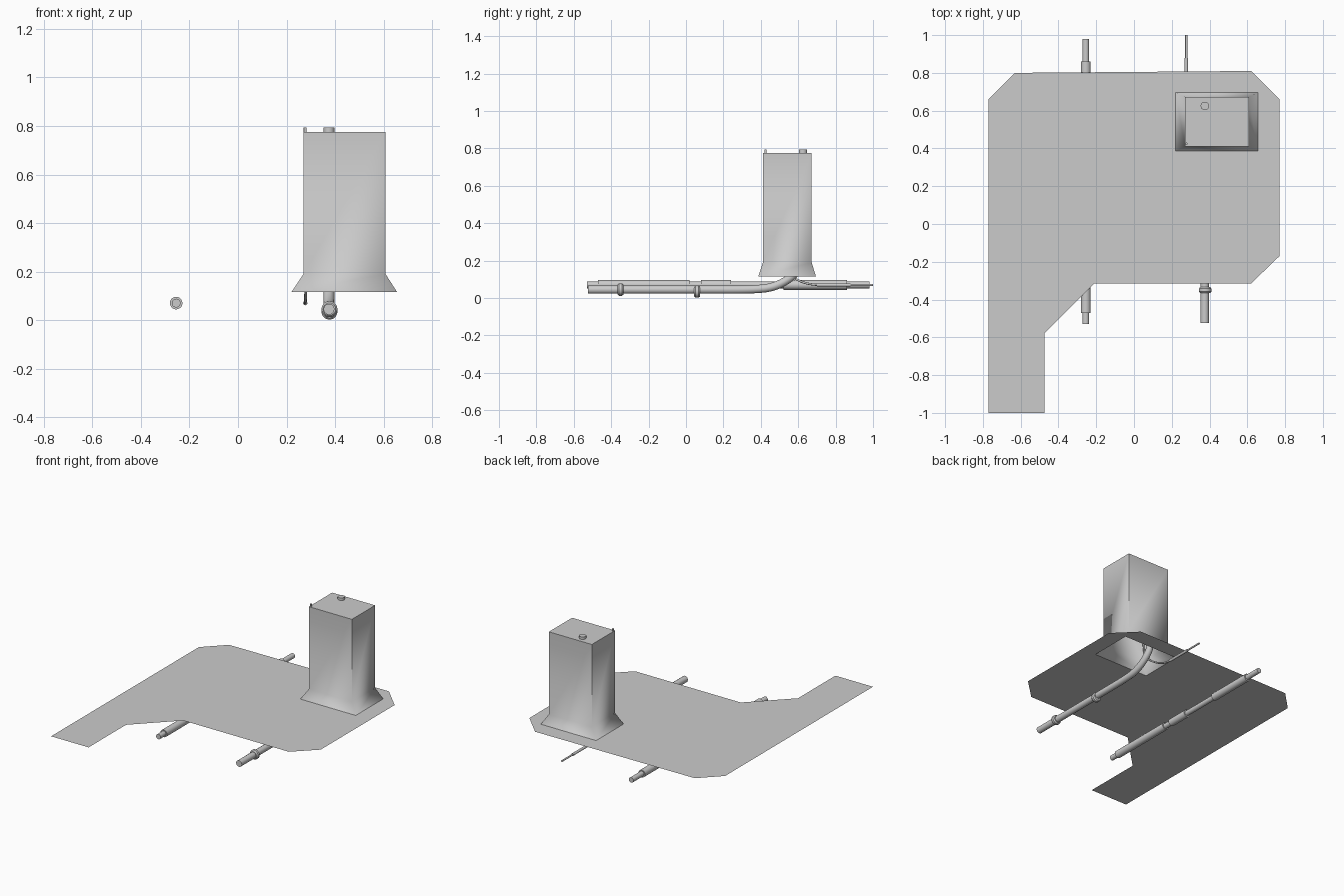
import bpy, bmesh, math
from mathutils import Vector

cube = bpy.data.objects.get("Cube")
if cube:
    bpy.data.objects.remove(cube, do_unlink=True)

GREY = (0.6, 0.6, 0.6, 1)
mat = bpy.data.materials.new("plain grey")
mat.use_nodes = True
mat.diffuse_color = GREY
mat.node_tree.nodes["Principled BSDF"].inputs["Base Color"].default_value = GREY

GROUND = 0.115
SIDES = 20


def finish(bm, name):
    mesh = bpy.data.meshes.new(name)
    bm.to_mesh(mesh)
    bm.free()
    mesh.materials.append(mat)
    obj = bpy.data.objects.new(name, mesh)
    bpy.context.collection.objects.link(obj)
    return obj


def select_only(obj):
    bpy.ops.object.select_all(action='DESELECT')
    obj.select_set(True)
    bpy.context.view_layer.objects.active = obj


def rectangle(x0, x1, y0, y1):
    return [(x0, y0), (x1, y0), (x1, y1), (x0, y1)]


def stepped_pipe(name, x, z, profile):
    """Turn a (y, radius) profile round a line along y."""
    bm = bmesh.new()
    rings = []
    for y, r in profile:
        angles = [2 * math.pi * i / SIDES for i in range(SIDES)]
        rings.append([bm.verts.new((x + r * math.cos(a), y, z + r * math.sin(a)))
                      for a in angles])
    for a, b in zip(rings, rings[1:]):
        for i in range(SIDES):
            j = (i + 1) % SIDES
            bm.faces.new((a[i], a[j], b[j], b[i]))
    bm.faces.new(rings[0])
    bm.faces.new(rings[-1])
    bmesh.ops.recalc_face_normals(bm, faces=bm.faces)
    obj = finish(bm, name)
    select_only(obj)
    bpy.ops.object.shade_smooth_by_angle(angle=math.radians(40))
    return obj


def bent_pipe(name, points, radius):
    """Sweep a round section along a smooth path."""
    curve = bpy.data.curves.new(name, 'CURVE')
    curve.dimensions = '3D'
    curve.bevel_depth = radius
    curve.bevel_resolution = 3
    curve.use_fill_caps = True
    spline = curve.splines.new('NURBS')
    spline.points.add(len(points) - 1)
    for p, co in zip(spline.points, points):
        p.co = (*co, 1)
    spline.order_u = 3
    spline.use_endpoint_u = True
    spline.resolution_u = 6
    curve.materials.append(mat)
    obj = bpy.data.objects.new(name, curve)
    bpy.context.collection.objects.link(obj)
    select_only(obj)
    bpy.ops.object.convert(target='MESH')
    bpy.ops.object.shade_smooth_by_angle(angle=math.radians(40))


# Ground sheet with an opening below the tower
base = rectangle(0.22, 0.656, 0.386, 0.695)
outline = [(-0.77, 0.66), (-0.63, 0.80), (0.62, 0.81), (0.77, 0.66),
           (0.77, -0.17), (0.62, -0.315), (-0.21, -0.315),
           (-0.475, -0.58), (-0.475, -1), (-0.77, -1)]
bm = bmesh.new()
for loop in (outline, base):
    vs = [bm.verts.new((x, y, GROUND)) for x, y in loop]
    for a, b in zip(vs, vs[1:] + vs[:1]):
        bm.edges.new((a, b))
bmesh.ops.triangle_fill(bm, edges=bm.edges[:], use_beauty=True, normal=Vector((0, 0, 1)))
bm.normal_update()
for f in bm.faces:
    if f.normal.z < 0:
        f.normal_flip()
finish(bm, "ground_sheet")

# Hollow tower with a flared skirt; walls blend softly into the skirt
shaft = rectangle(0.27, 0.608, 0.411, 0.672)
bm = bmesh.new()
rings = [[bm.verts.new((x, y, z)) for x, y in loop]
         for loop, z in ((base, GROUND), (shaft, 0.19), (shaft, 0.776))]
for a, b in zip(rings, rings[1:]):
    for i in range(4):
        j = (i + 1) % 4
        bm.faces.new((a[i], a[j], b[j], b[i]))
bm.faces.new(rings[2])
for f in bm.faces:
    f.smooth = True
for e in bm.edges:
    e.smooth = not any(v in rings[2] for v in e.verts)
finish(bm, "tower")

# Straight pipe with thicker sleeves
THIN, THICK = 0.018, 0.026
profile = [(-0.53, THIN)]
for start, end in ((-0.47, 0.02), (0.08, 0.24), (0.52, 0.86)):
    profile += [(start, THIN), (start, THICK), (end, THICK), (end, THIN)]
profile.append((0.98, THIN))
stepped_pipe("sleeved_pipe", -0.255, 0.07, profile)

# Main pipe, which bends up through the tower and ends in a stub on top
bent_pipe("main_pipe", [(0.375, -0.525, 0.045), (0.375, 0.1, 0.045),
                        (0.375, 0.37, 0.045), (0.375, 0.48, 0.06),
                        (0.375, 0.58, 0.12), (0.375, 0.625, 0.2),
                        (0.375, 0.625, 0.5), (0.375, 0.625, 0.794)], 0.023)
for name, y, z in (("front_collar", -0.35, 0.045), ("middle_collar", 0.06, 0.035)):
    stepped_pipe(name, 0.377, z, [(y - 0.016, 0.026), (y - 0.008, 0.033),
                                  (y + 0.008, 0.033), (y + 0.016, 0.026)])

# Thin line, which also rises through the tower
bent_pipe("thin_line", [(0.277, 1, 0.07), (0.277, 0.8, 0.07),
                        (0.277, 0.65, 0.07), (0.28, 0.55, 0.12),
                        (0.28, 0.45, 0.2), (0.277, 0.425, 0.3),
                        (0.277, 0.425, 0.55), (0.277, 0.425, 0.793)], 0.006)
stepped_pipe("thin_line_sleeve", 0.277, 0.07, [(0.7, 0.009), (0.88, 0.009)])
